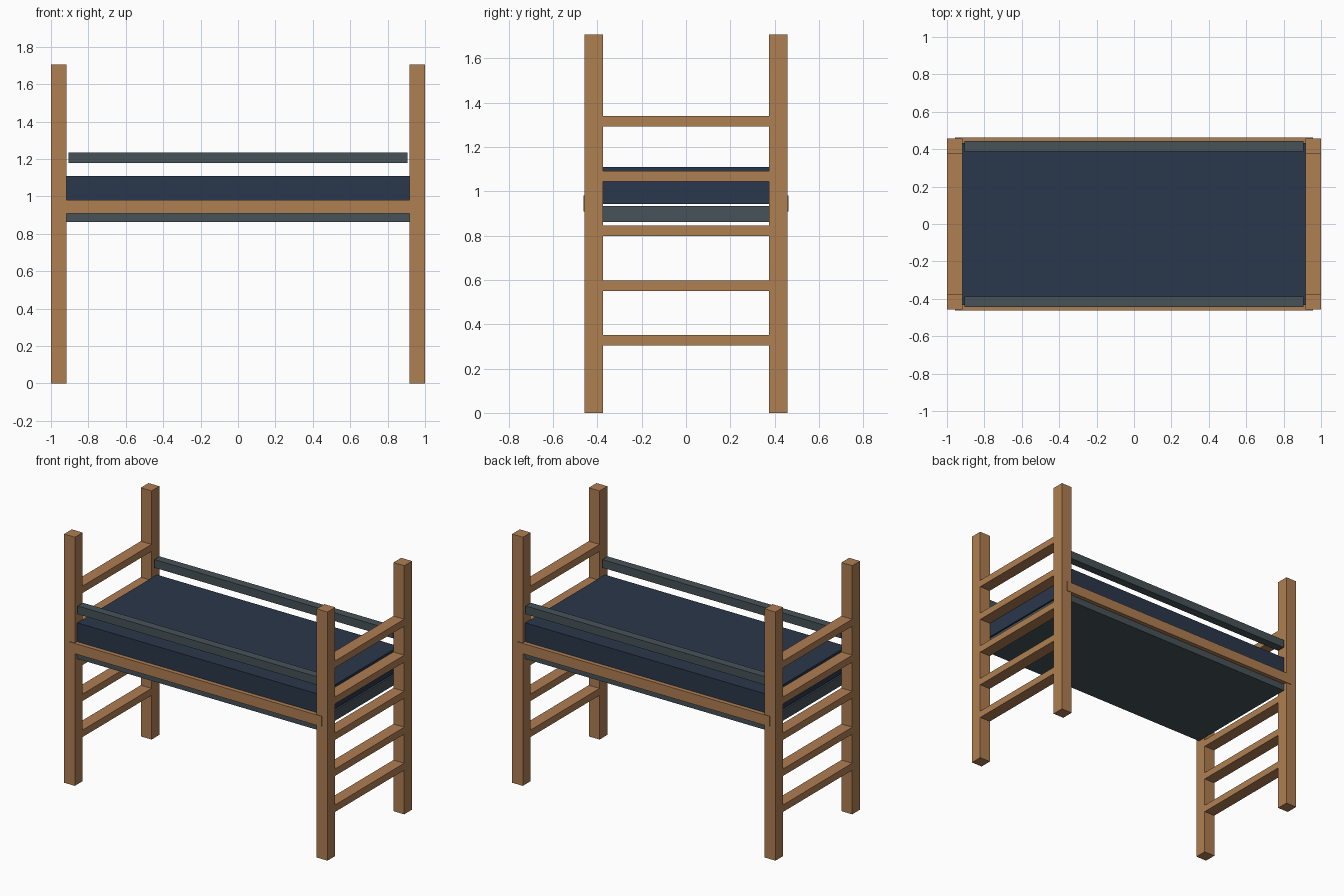
import bpy, bmesh
from mathutils import Vector

if "Cube" in bpy.data.objects:
    bpy.data.objects.remove(bpy.data.objects["Cube"])


def material(name, rgb):
    m = bpy.data.materials.new(name)
    m.diffuse_color = (*rgb, 1)
    m.use_nodes = True
    m.node_tree.nodes["Principled BSDF"].inputs["Base Color"].default_value = m.diffuse_color
    return m


WOOD = material("wood", (0.43, 0.21, 0.085))
NAVY = material("navy_fabric", (0.023, 0.038, 0.069))
SLATE = material("slate_paint", (0.061, 0.084, 0.098))


def box(name, lo, hi, mat):
    """Axis-aligned box between two corners, in any corner order."""
    lo, hi = Vector(lo), Vector(hi)
    size = hi - lo
    bm = bmesh.new()
    bmesh.ops.create_cube(bm, size=1)
    for v in bm.verts:
        v.co = Vector(c * abs(s) for c, s in zip(v.co, size))
    mesh = bpy.data.meshes.new(name)
    bm.to_mesh(mesh)
    bm.free()
    mesh.materials.append(mat)
    obj = bpy.data.objects.new(name, mesh)
    obj.location = (lo + hi) / 2
    bpy.context.collection.objects.link(obj)
    return obj


X_IN, X_OUT = 0.918, 1.0      # post extents along the length
Y_IN, Y_OUT = 0.374, 0.458    # post extents across the width

ENDS = ((-1, "left"), (1, "right"))
SIDES = ((-1, "front"), (1, "back"))

for sx, end in ENDS:
    # corner posts
    for sy, side in SIDES:
        box(f"{side}_{end}_post", (sx * X_IN, sy * Y_IN, 0),
            (sx * X_OUT, sy * Y_OUT, 1.706), WOOD)
    # ladder rungs at each end
    for i in range(5):
        z = 0.303 + i * 0.247
        box(f"{end}_rung_{i + 1}", (sx * X_IN, -Y_IN, z),
            (sx * X_OUT, Y_IN, z + 0.048), WOOD)

for sy, side in SIDES:
    # side rails let into the posts, slightly proud of them
    box(f"{side}_side_rail", (-0.957, sy * 0.433, 0.909),
        (0.957, sy * 0.462, 0.98), WOOD)
    # guard rails above the mattress
    box(f"{side}_guard_rail", (-0.906, sy * 0.388, 1.177),
        (0.906, sy * 0.445, 1.233), SLATE)

# bed base and mattress
box("bed_base", (-X_IN, -0.432, 0.862), (X_IN, 0.432, 0.933), SLATE)
box("mattress", (-X_IN, -0.432, 0.942), (X_IN, 0.432, 1.109), NAVY)
